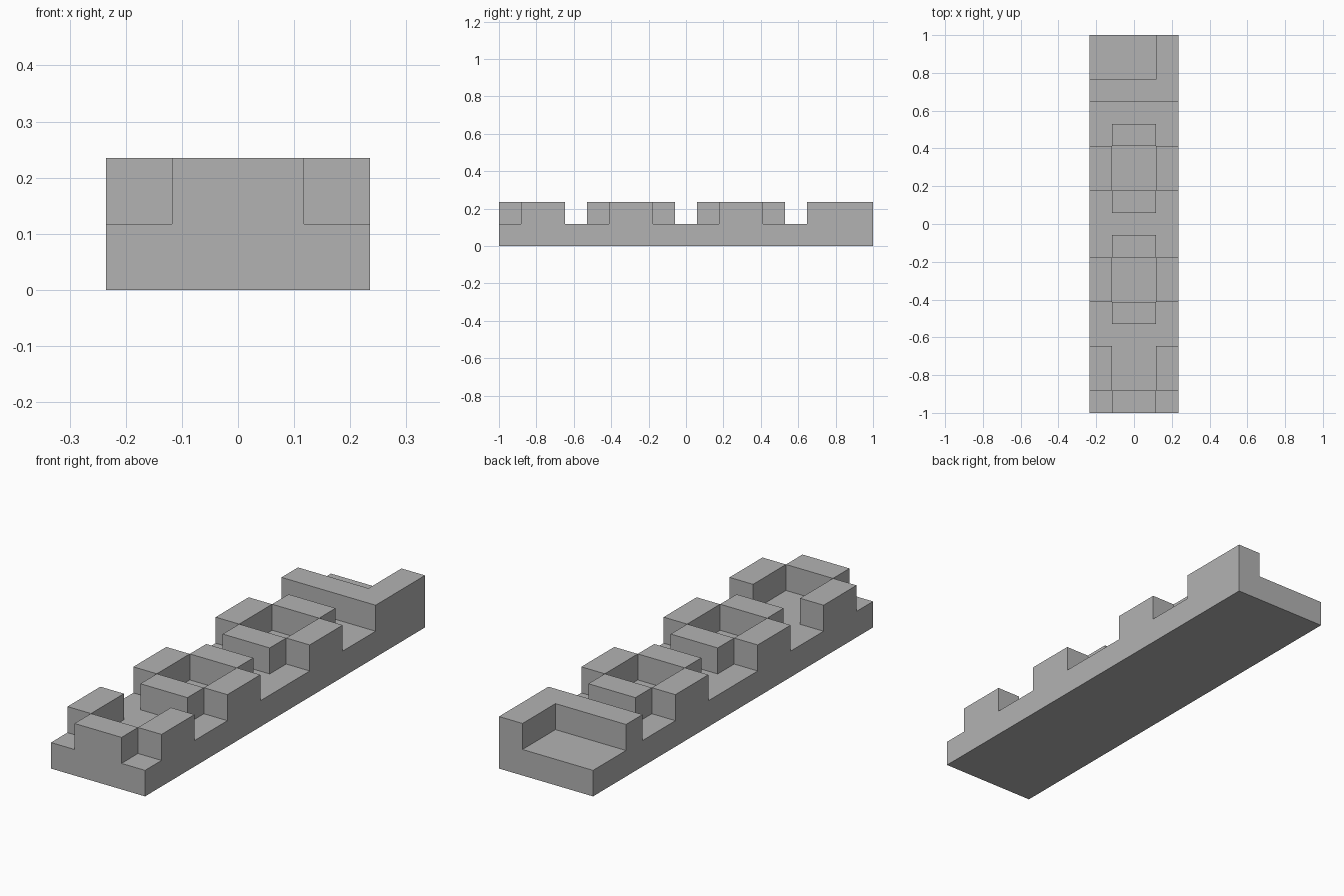
import bpy
import bmesh

cube = bpy.data.objects.get("Cube")
if cube:
    bpy.data.objects.remove(cube, do_unlink=True)

# The whole bar sits on a square module: 4 wide, 17 long, 2 high
U = 2 / 17
WIDE, LONG = 4, 17

grey = bpy.data.materials.new("plain_grey")
grey.use_nodes = True
colour = (0.45, 0.45, 0.45, 1)
grey.diffuse_color = colour
grey.node_tree.nodes["Principled BSDF"].inputs["Base Color"].default_value = colour


def is_raised(x, row):
    """Whether the cell at x modules from the centre line, in this row, stands up."""
    inner = abs(x) < 1
    if row == 0:                      # front tab
        return inner
    if row < 3:                       # front side blocks
        return not inner
    if row in (4, 7, 9, 12):          # cross blocks of the two open rings
        return inner
    if row in (5, 6, 10, 11):         # side blocks of the two open rings
        return not inner
    if row == 14:                     # rear wall
        return True
    return row > 14 and x > 1         # rear left arm


def raise_faces(bm, faces):
    new = bmesh.ops.extrude_face_region(bm, geom=faces)["geom"]
    verts = [g for g in new if isinstance(g, bmesh.types.BMVert)]
    bmesh.ops.translate(bm, verts=verts, vec=(0, 0, U))


# Base slab, gridded into modules
bm = bmesh.new()
bmesh.ops.create_grid(bm, x_segments=WIDE, y_segments=LONG, size=1)
bmesh.ops.scale(bm, verts=bm.verts[:], vec=(WIDE * U / 2, 1, 1))
raise_faces(bm, bm.faces[:])
bmesh.ops.recalc_face_normals(bm, faces=bm.faces[:])

# Raised blocks, walls and tabs
blocks = []
for face in bm.faces:
    centre = face.calc_center_median()
    if face.normal.z > 0.5 and is_raised(centre.x / U, int((centre.y + 1) / U)):
        blocks.append(face)
raise_faces(bm, blocks)

mesh = bpy.data.meshes.new("notched_bar")
bm.to_mesh(mesh)
bm.free()
mesh.materials.append(grey)
bar = bpy.data.objects.new("notched_bar", mesh)
bpy.context.collection.objects.link(bar)
